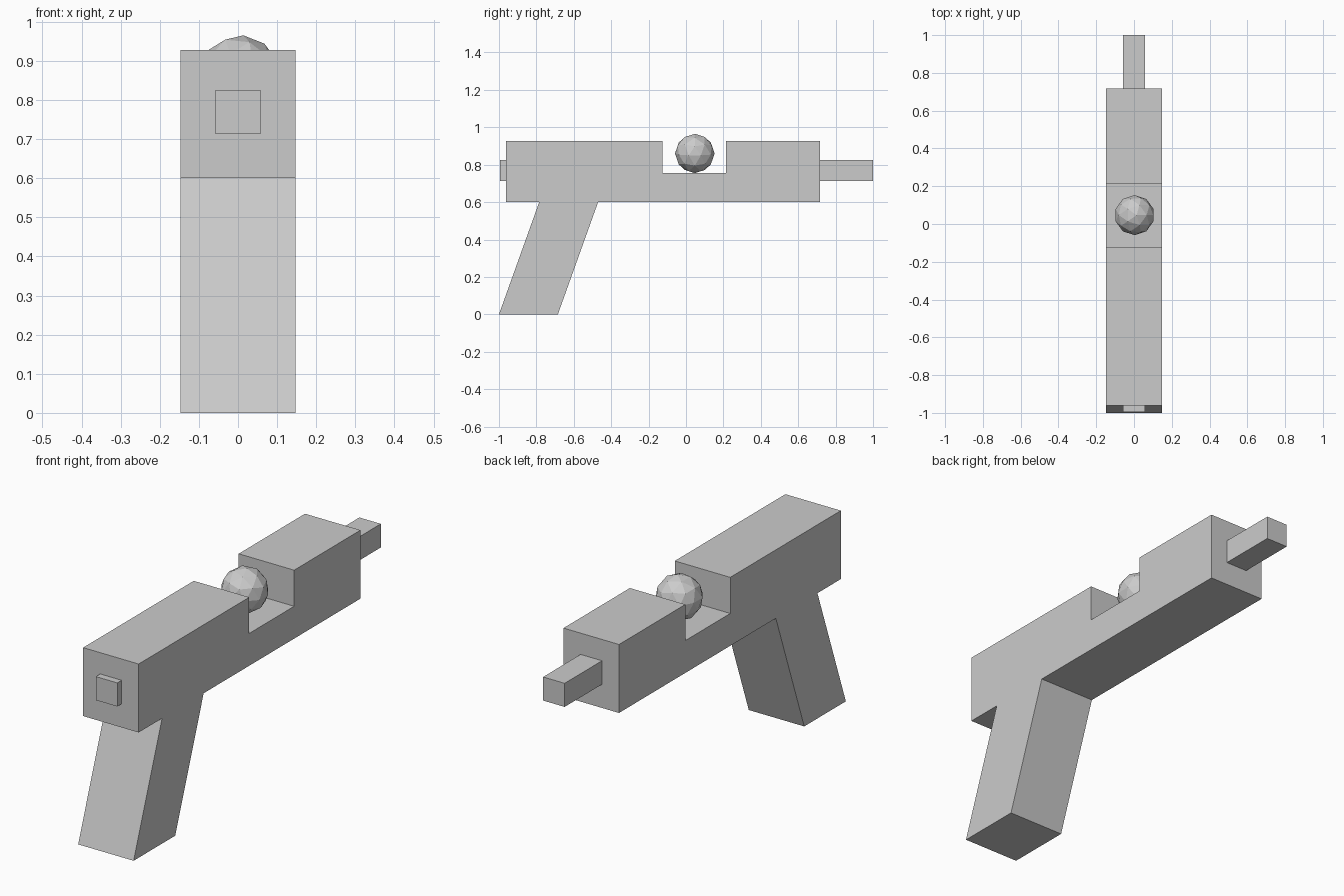
import bpy, bmesh
from mathutils import Matrix

if "Cube" in bpy.data.objects:
    bpy.data.objects.remove(bpy.data.objects["Cube"])


def make_object(name, bm):
    bmesh.ops.recalc_face_normals(bm, faces=bm.faces)
    mesh = bpy.data.meshes.new(name)
    bm.to_mesh(mesh)
    bm.free()
    obj = bpy.data.objects.new(name, mesh)
    bpy.context.collection.objects.link(obj)
    return obj


def extrude_side_profile(name, points, half_width):
    bm = bmesh.new()
    face = bm.faces.new([bm.verts.new((-half_width, y, z)) for y, z in points])
    result = bmesh.ops.extrude_face_region(bm, geom=[face], use_keep_orig=True)
    verts = [g for g in result["geom"] if isinstance(g, bmesh.types.BMVert)]
    bmesh.ops.translate(bm, verts=verts, vec=(2 * half_width, 0, 0))
    return make_object(name, bm)


# Body with slanted grip and a notch in the top
extrude_side_profile("body_and_grip", [
    (-1.0, 0.0), (-0.685, 0.0), (-0.47, 0.60), (0.717, 0.60),
    (0.717, 0.928), (0.215, 0.928), (0.215, 0.755), (-0.125, 0.755),
    (-0.125, 0.928), (-0.962, 0.928), (-0.962, 0.60), (-0.785, 0.60),
], 0.147)

# Square barrel and the short stub at the rear
for name, y0, y1 in (("barrel", 0.717, 1.0), ("rear_stub", -0.995, -0.962)):
    extrude_side_profile(name, [(y0, 0.713), (y1, 0.713), (y1, 0.826), (y0, 0.826)], 0.057)

# Faceted ball resting in the notch
bm = bmesh.new()
bmesh.ops.create_icosphere(bm, subdivisions=2, radius=0.106,
                           matrix=Matrix.Translation((0.003, 0.047, 0.86)) @ Matrix.Rotation(0.1, 4, 'Y'))
make_object("ball", bm)
